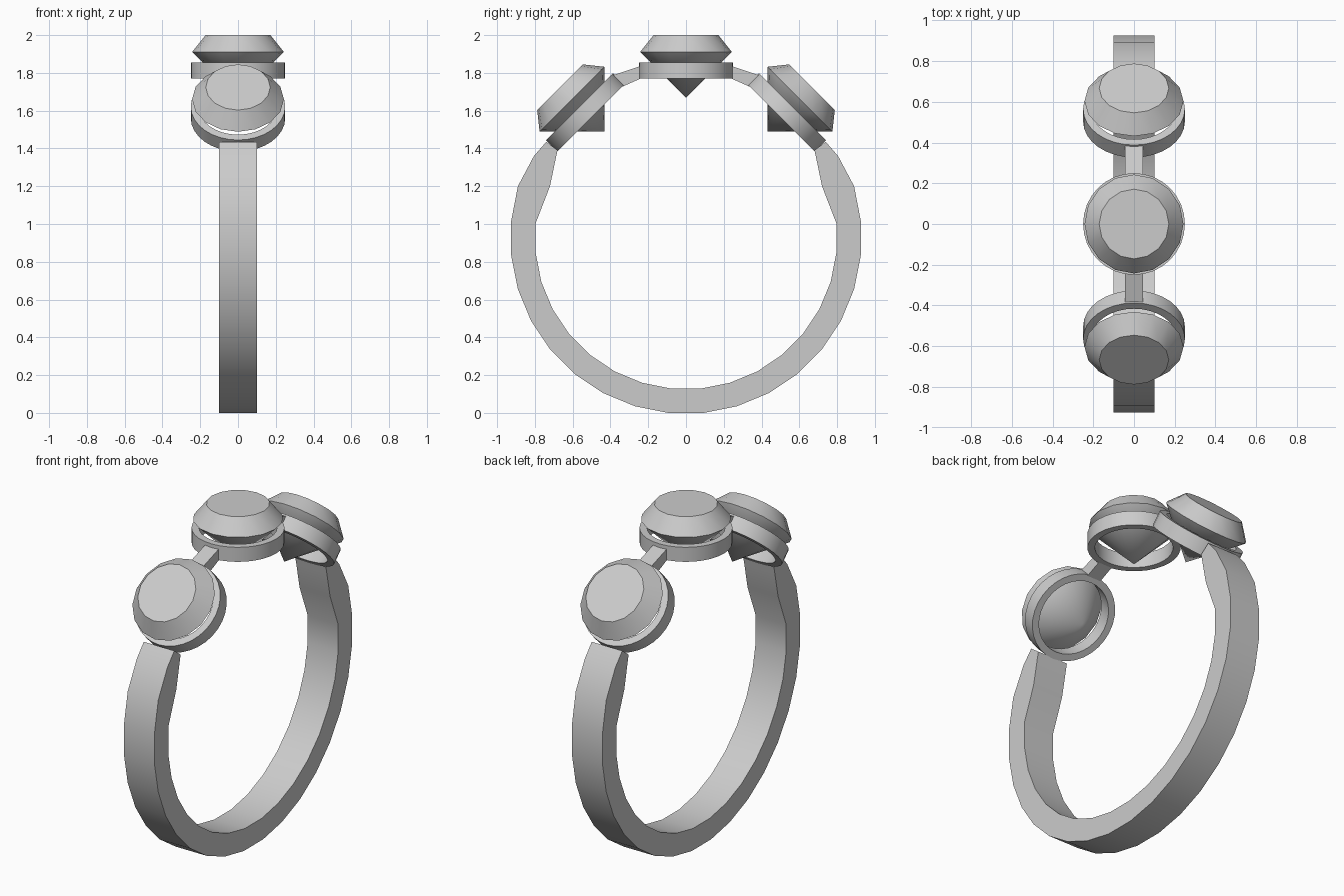
import bpy, bmesh, math
from mathutils import Matrix, Vector

cube = bpy.data.objects.get("Cube")
if cube:
    bpy.data.objects.remove(cube)

metal = bpy.data.materials.new("grey")
metal.use_nodes = True
grey = (0.6, 0.6, 0.6, 1)
metal.diffuse_color = grey
metal.node_tree.nodes["Principled BSDF"].inputs["Base Color"].default_value = grey


def finish(name, bm, matrix=Matrix()):
    bmesh.ops.remove_doubles(bm, verts=bm.verts, dist=1e-5)
    bmesh.ops.recalc_face_normals(bm, faces=bm.faces)
    mesh = bpy.data.meshes.new(name)
    bm.to_mesh(mesh)
    bm.free()
    mesh.materials.append(metal)
    ob = bpy.data.objects.new(name, mesh)
    bpy.context.collection.objects.link(ob)
    ob.matrix_world = matrix
    bpy.ops.object.select_all(action="DESELECT")
    ob.select_set(True)
    bpy.context.view_layer.objects.active = ob
    bpy.ops.object.shade_smooth_by_angle(angle=math.radians(30))


def bridge(bm, loops, closed):
    """Join successive rings of points with quads."""
    rings = [[bm.verts.new(p) for p in loop] for loop in loops]
    pairs = list(zip(rings, rings[1:])) + ([(rings[-1], rings[0])] if closed else [])
    for a, b in pairs:
        for i in range(len(a)):
            j = (i + 1) % len(a)
            bm.faces.new((a[i], a[j], b[j], b[i]))
    if not closed:
        bm.faces.new(rings[0])
        bm.faces.new(rings[-1])


def circle(r, z, n):
    return [(r * math.cos(math.tau * i / n), r * math.sin(math.tau * i / n), z)
            for i in range(n)]


# Band: paired outer and inner points, bottom to tip, mirrored in y
R_OUT, R_IN, MID, HALF = 0.93, 0.8, 0.925, 0.1
side = []
for k in range(9):
    a = math.radians(5.625 + 11.25 * k)
    s, c = math.sin(a), math.cos(a)
    side.append(((R_OUT * s, MID - R_OUT * c), (R_IN * s, MID - R_IN * c)))
side += [((0.89, 1.2), (0.72, 1.2)),
         ((0.805, 1.36), (0.688, 1.355)),
         ((0.74, 1.435), (0.68, 1.39))]
sections = [[(-y, z) for y, z in p] for p in reversed(side)] + side
bm = bmesh.new()
bridge(bm, [[(-HALF, *o), (HALF, *o), (HALF, *i), (-HALF, *i)] for o, i in sections], False)
finish("band", bm)

# Three settings, each a bezel collar holding a cut stone
for name, y, z, tilt in (("centre", 0, 1.8125, 0),
                         ("front", -0.534, 1.591, 45),
                         ("back", 0.534, 1.591, -45)):
    place = Matrix.Translation((0, y, z)) @ Matrix.Rotation(math.radians(tilt), 4, "X")
    bm = bmesh.new()
    bridge(bm, [circle(r, h, 32) for r, h in
                ((0.25, -0.043), (0.25, 0.043), (0.21, 0.043), (0.21, -0.043))], True)
    finish(name + "_bezel", bm, place)

    bm = bmesh.new()
    for low, high, bottom, top in ((0, 0.243, -0.144, 0.098), (0.243, 0.171, 0.098, 0.188)):
        bmesh.ops.create_cone(bm, segments=16, cap_ends=False, radius1=low, radius2=high,
                              depth=top - bottom,
                              matrix=Matrix.Translation((0, 0, (top + bottom) / 2)))
    bmesh.ops.remove_doubles(bm, verts=bm.verts, dist=1e-5)
    bmesh.ops.holes_fill(bm, edges=[e for e in bm.edges if e.is_boundary])
    finish(name + "_stone", bm, place)

# Struts linking the centre bezel to the side bezels
W = 0.045
for name, s in (("front", -1), ("back", 1)):
    bm = bmesh.new()
    bridge(bm, [[(x, s * y, z) for y, z in ((0.24, 1.836), (0.386, 1.788),
                                           (0.335, 1.728), (0.24, 1.77))]
                for x in (-W, W)], False)
    finish(name + "_strut", bm)
